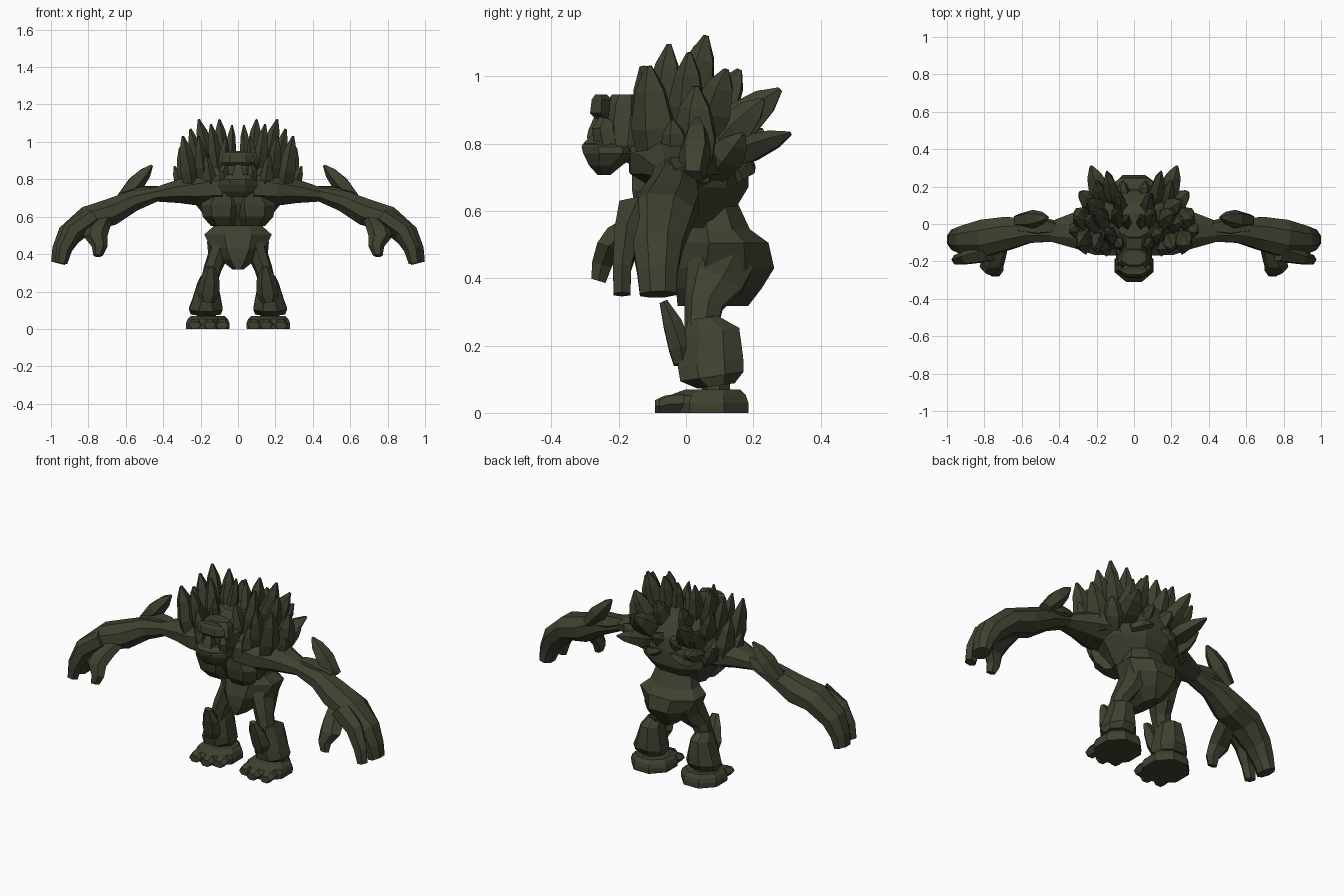
import bpy, bmesh, math
from mathutils import Vector

stone = bpy.data.materials.new("mossy_stone")
stone.diffuse_color = (0.052, 0.052, 0.030, 1)


def tube(name, rings, n=8, axis=None, ref=(0, 1, 0), mirror=True):
    """Faceted solid through rings (x, y, z, half_u, half_v); u follows ref."""
    bm = bmesh.new()
    pts = [Vector(r[:3]) for r in rings]
    k = 1 / math.cos(math.pi / n)
    loops = []
    for i, r in enumerate(rings):
        t = Vector(axis) if axis else pts[min(i + 1, len(pts) - 1)] - pts[max(i - 1, 0)]
        t.normalize()
        u = Vector(ref)
        u = (u - t * u.dot(t)).normalized()
        v = t.cross(u)
        loop = []
        for j in range(n):
            a = 2 * math.pi * (j + 0.5) / n
            loop.append(bm.verts.new(pts[i] + u * (r[3] * k * math.cos(a)) + v * (r[4] * k * math.sin(a))))
        loops.append(loop)
    for p, q in zip(loops, loops[1:]):
        for j in range(n):
            bm.faces.new((p[j], p[(j + 1) % n], q[(j + 1) % n], q[j]))
    bm.faces.new(loops[0])
    bm.faces.new(loops[-1])
    bmesh.ops.recalc_face_normals(bm, faces=bm.faces)
    me = bpy.data.meshes.new(name)
    bm.to_mesh(me)
    bm.free()
    me.materials.append(stone)
    ob = bpy.data.objects.new(name, me)
    bpy.context.collection.objects.link(ob)
    if mirror:
        ob.modifiers.new("mirror", 'MIRROR').use_mirror_merge = False
    return ob


def stack(name, layers, n=8, x=0, mirror=False):
    """Horizontal layers (z, y_front, y_back, half_width)."""
    rings = [(x, (f + b) / 2, z, (b - f) / 2, w) for z, f, b, w in layers]
    return tube(name, rings, n, axis=(0, 0, 1), mirror=mirror)


def spike(name, base, tip, r, flat=0.7):
    """Chiselled rock shard, broad from front to back."""
    a, b = Vector(base), Vector(tip)
    prof = ((0, .7), (.45, 1), (.78, .68), (1, .14))
    tube(name, [(*a.lerp(b, t), r * s, r * s * flat) for t, s in prof], 5, ref=(.15, .9, .3))


# Torso and pelvis
stack("torso", [(.55, -.08, .10, .13), (.62, -.12, .155, .18), (.67, -.145, .185, .22), (.75, -.16, .185, .25),
                (.83, -.15, .175, .22), (.91, -.11, .12, .15), (.95, -.07, .06, .09)], 10)
tube("chest_plate", [(.075, -.06, .55, .05, .06), (.09, -.095, .60, .055, .085),
                     (.09, -.11, .66, .05, .095), (.08, -.12, .72, .04, .075)], 6, axis=(0, 0, 1))
stack("pelvis", [(.62, .02, .155, .11), (.545, .01, .19, .135), (.505, -.005, .245, .18),
                 (.43, -.028, .262, .145), (.37, -.03, .225, .095), (.318, -.025, .185, .03)])

# Neck and head
tube("neck", [(0, -.06, .82, .13, .12), (0, -.18, .835, .085, .085)], 8, ref=(0, 0, 1), mirror=False)
stack("skull", [(.79, -.24, -.13, .095), (.86, -.25, -.13, .09), (.92, -.24, -.13, .08), (.945, -.22, -.14, .065)])
stack("brow", [(.875, -.27, -.22, .07), (.89, -.285, -.22, .08), (.93, -.28, -.22, .072),
               (.945, -.27, -.235, .06)], 6)
stack("nose", [(.815, -.295, -.22, .03), (.84, -.29, -.22, .026), (.89, -.268, -.22, .014)], 4)
stack("upper_lip", [(.785, -.30, -.17, .09), (.80, -.305, -.17, .09), (.825, -.28, -.18, .08)])
stack("jaw", [(.706, -.262, -.225, .05), (.735, -.288, -.19, .085), (.77, -.305, -.14, .105),
              (.79, -.31, -.14, .10), (.797, -.308, -.16, .09)])
tube("cheek", [(.072, -.235, .80, .03, .026), (.078, -.245, .845, .028, .02), (.07, -.235, .87, .02, .014)], 5)

# Arms, fingers and thumbs
tube("arm", [(.10, -.02, .755, .15, .10), (.22, -.03, .742, .135, .082), (.32, -.035, .735, .095, .062),
             (.44, -.04, .718, .055, .038), (.56, -.035, .685, .066, .056), (.68, -.05, .625, .088, .072),
             (.80, -.075, .59, .098, .068), (.905, -.085, .50, .075, .064), (.945, -.085, .42, .06, .05),
             (.962, -.083, .352, .054, .038)], 8)
tube("finger", [(.78, -.14, .60, .06, .045), (.885, -.175, .525, .038, .048),
                (.93, -.19, .43, .027, .038), (.945, -.19, .352, .025, .028)], 6)
tube("thumb", [(.72, -.10, .585, .05, .045), (.75, -.185, .535, .05, .055), (.762, -.23, .495, .035, .055),
               (.74, -.25, .44, .03, .036), (.748, -.26, .392, .022, .022)], 6, axis=(0, -.3, -1))
spike("elbow_spike", (.62, .02, .70), (.46, .035, .875), .042, .95)
spike("elbow_plate", (.62, -.01, .70), (.38, -.02, .745), .05, .8)

# Legs
tube("thigh", [(.10, .125, .47, .085, .06), (.105, .09, .40, .085, .05), (.135, .055, .325, .055, .044),
               (.158, .045, .24, .045, .04)], 7)
tube("shin", [(.16, .05, .282, .044, .038), (.163, .075, .24, .084, .055), (.168, .073, .15, .098, .078),
              (.172, .077, .108, .095, .09), (.172, .09, .08, .055, .08)], 8, axis=(0, -.15, 1))
tube("shin_plate", [(.165, -.01, .145, .026, .034), (.16, -.016, .19, .034, .052),
                    (.15, -.04, .265, .028, .044), (.145, -.067, .33, .012, .02)], 6)
stack("ankle", [(.055, .05, .13, .05), (.10, .05, .13, .045)], 7, .17, True)

# Feet
stack("foot", [(0, -.06, .185, .115), (.03, -.062, .185, .117), (.052, -.05, .178, .108),
               (.07, .0, .16, .09)], 8, .162, True)
for i, (x, y) in enumerate(((.085, -.065), (.15, -.092), (.23, -.08))):
    tube("toe_%d" % i, [(x * .85 + .025, .03, .029, .028, .036), (x, y + .03, .026, .026, .034),
                        (x, y, .019, .019, .028)], 6, axis=(0, 1, 0), ref=(0, 0, 1))

# Back shards: base, tip, radius
shards = (
    ((.05, .00, .84), (.032, .03, 1.09), .036), ((.08, .01, .84), (.10, .06, 1.12), .048),
    ((.14, .00, .82), (.21, .06, 1.12), .052), ((.11, -.07, .82), (.145, -.05, 1.095), .044),
    ((.09, -.09, .80), (.065, -.12, 1.03), .036), ((.18, -.07, .74), (.21, -.13, 1.03), .048),
    ((.24, -.08, .70), (.295, -.11, 1.03), .058), ((.25, .03, .69), (.31, .03, .97), .058),
    ((.07, .06, .82), (.08, .16, 1.02), .048), ((.16, .05, .80), (.25, .12, 1.02), .052),
    ((.10, .08, .79), (.145, .28, .96), .052), ((.16, .08, .77), (.20, .23, .93), .048),
    ((.14, .08, .74), (.23, .31, .83), .052), ((.20, .08, .71), (.29, .17, .83), .05),
    ((.19, .00, .78), (.255, .01, 1.07), .048), ((.14, -.11, .70), (.17, -.135, .93), .044),
    ((.05, .11, .78), (.06, .23, .84), .04), ((.28, -.02, .70), (.34, -.04, .87), .04),
    ((.14, .14, .70), (.03, .19, .75), .04),
)
for i, (base, tip, r) in enumerate(shards):
    spike("back_shard_%d" % i, base, tip, r)
